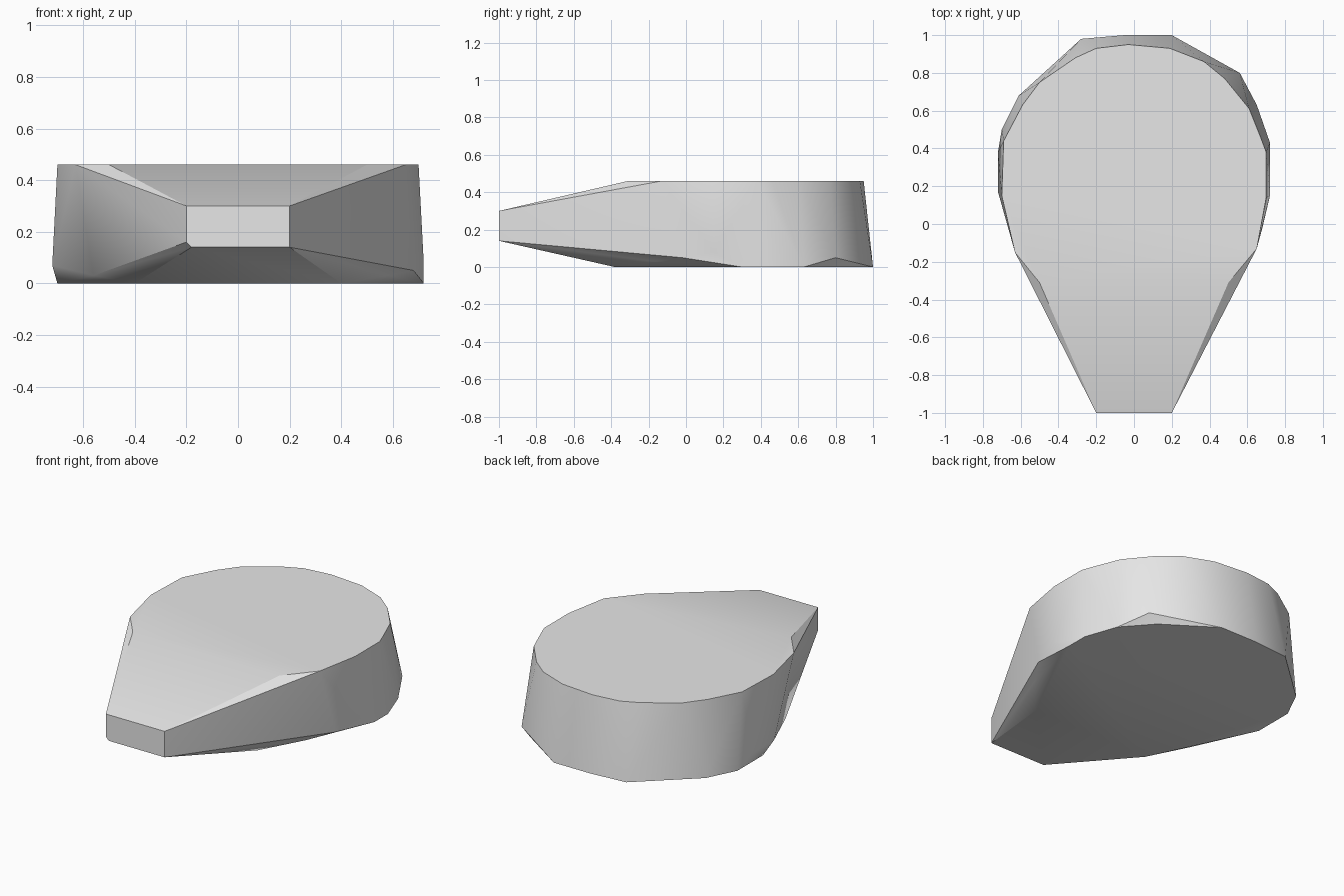
import bpy
import bmesh
import math

default_cube = bpy.data.objects.get("Cube")
if default_cube:
    bpy.data.objects.remove(default_cube, do_unlink=True)


def make_material(name, colour):
    material = bpy.data.materials.new(name)
    material.use_nodes = True
    material.diffuse_color = colour
    shader = next(n for n in material.node_tree.nodes if n.type == "BSDF_PRINCIPLED")
    shader.inputs["Base Color"].default_value = colour
    shader.inputs["Roughness"].default_value = 0.8
    return material


def at_height(outline, z):
    """Lift a flat outline to one height."""
    return [(x, y, z) for x, y in outline]


def hull_object(name, points, material):
    """Wrap the points in a convex skin and merge its flat areas."""
    mesh = bpy.data.meshes.new(name)
    bm = bmesh.new()
    for point in points:
        bm.verts.new(point)
    bmesh.ops.convex_hull(bm, input=list(bm.verts))
    loose = [v for v in bm.verts if not v.link_faces]
    bmesh.ops.delete(bm, geom=loose, context="VERTS")
    bmesh.ops.dissolve_limit(bm, angle_limit=math.radians(0.3),
                             verts=list(bm.verts), edges=list(bm.edges))
    bmesh.ops.recalc_face_normals(bm, faces=list(bm.faces))
    bm.to_mesh(mesh)
    bm.free()
    mesh.materials.append(material)
    part = bpy.data.objects.new(name, mesh)
    bpy.context.collection.objects.link(part)
    return part


# Rounded flat top, running forward to the start of the sloping nose
top_rim = [
    (-0.5, -0.31), (-0.63, -0.15), (-0.7, 0.15), (-0.69, 0.44), (-0.59, 0.63),
    (-0.5, 0.75), (-0.31, 0.88), (-0.2, 0.93), (-0.03, 0.95), (0.19, 0.93),
    (0.37, 0.86), (0.48, 0.77), (0.61, 0.61), (0.67, 0.46), (0.7, 0.38),
    (0.7, 0.14), (0.65, -0.13), (0.5, -0.31),
]

# Flat underside
floor_rim = [
    (-0.4, -0.38), (-0.7, 0.25), (-0.7, 0.5), (-0.61, 0.68), (-0.28, 0.98),
    (-0.05, 1), (0.2, 1), (0.5, 0.8), (0.65, 0.63), (0.72, 0.43),
    (0.72, 0.3), (0.4, -0.38),
]

# Chamfer corners between the underside and the wall
chamfer = [
    (-0.56, -0.17, 0.03), (-0.72, 0.17, 0.07), (-0.72, 0.38, 0.07),
    (0.56, 0.8, 0.05), (0.72, 0.15, 0.08), (0.68, -0.02, 0.05),
    (0.58, -0.17, 0.03),
]

# Blunt nose with one clipped lower corner
nose_profile = [(-0.2, 0.3), (0.2, 0.3), (0.2, 0.14), (-0.18, 0.14), (-0.2, 0.16)]
nose = [(x, -1, z) for x, z in nose_profile]

grey = make_material("light grey", (0.8, 0.8, 0.8, 1))
body = hull_object(
    "wedge_body",
    at_height(top_rim, 0.46) + at_height(floor_rim, 0) + chamfer + nose,
    grey,
)

# Soft shading around the wall, crisp rims
bpy.ops.object.select_all(action="DESELECT")
body.select_set(True)
bpy.context.view_layer.objects.active = body
bpy.ops.object.shade_smooth_by_angle(angle=math.radians(30))
